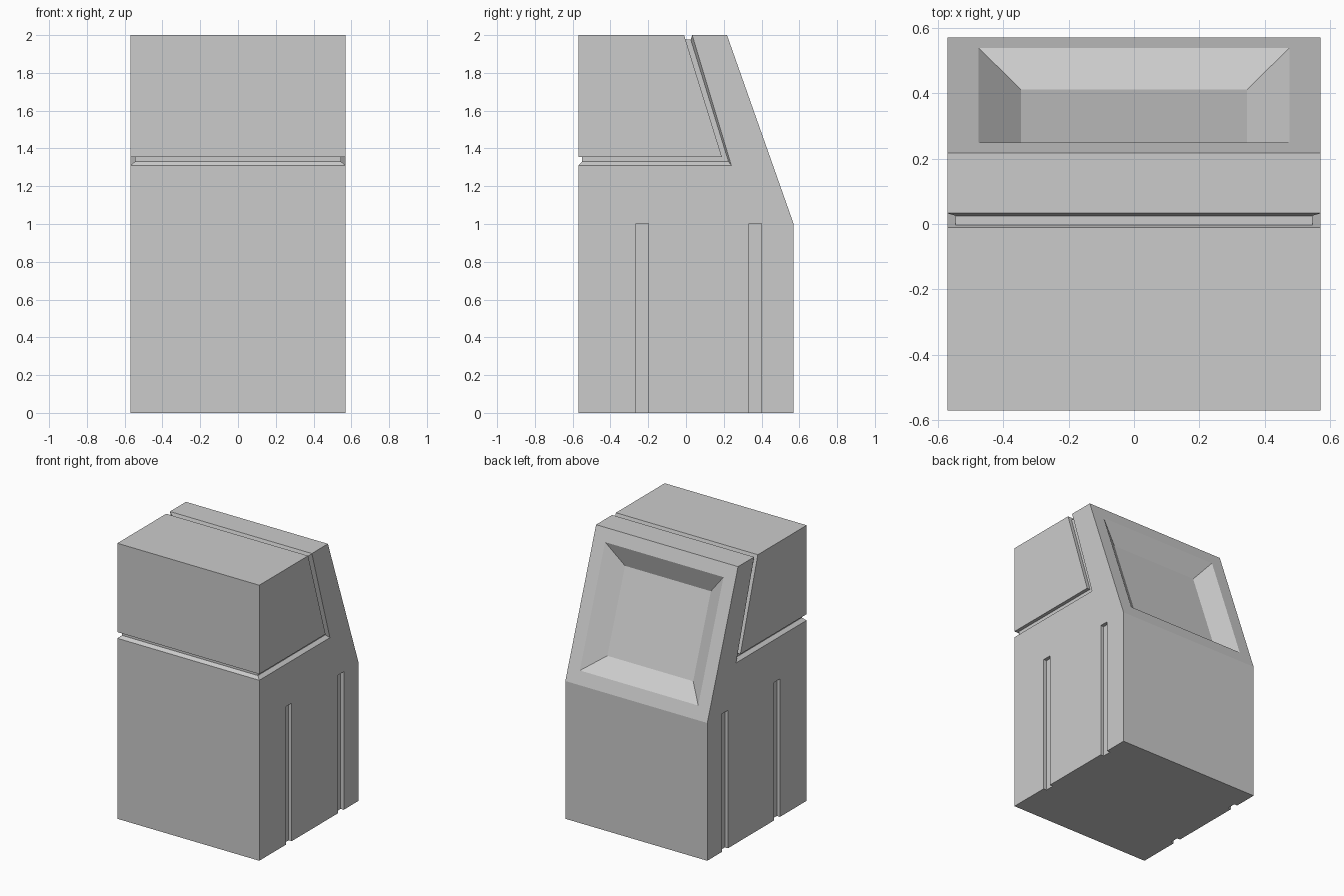
import bpy, bmesh
from mathutils import Vector

if "Cube" in bpy.data.objects:
    bpy.data.objects.remove(bpy.data.objects["Cube"])

W = 0.57
bm = bmesh.new()


def pair(y, z, x=W):
    """Mirrored right and left vertices."""
    return [bm.verts.new((s * x, y, z)) for s in (1, -1)]


def seam_loop(x, points):
    """Closed loop across the front, both sides and the top."""
    pairs = [pair(y, z, x) for y, z in points]
    loop = [p[0] for p in pairs] + [p[1] for p in reversed(pairs)]
    return pairs, loop


# Seam groove: body lip, bevelled wall, groove floor, lid lip
seams = [seam_loop(x, pts) for x, pts in (
    (W, [(-0.57, 1.31), (0.24, 1.31), (0.033, 2.0)]),
    (0.545, [(-0.55, 1.33), (0.225, 1.33), (0.025, 1.977)]),
    (0.545, [(-0.55, 1.355), (0.19, 1.355), (-0.003, 1.977)]),
    (W, [(-0.57, 1.355), (0.19, 1.355), (-0.01, 2.0)]))]
for (_, a), (_, b) in zip(seams, seams[1:]):
    for i in range(6):
        j = (i + 1) % 6
        bm.faces.new((a[i], a[j], b[j], b[i]))


def shell(pairs, closed_edges):
    """Side caps plus the strips across x."""
    for s in (0, 1):
        bm.faces.new([p[s] for p in pairs])
    strips = []
    for i in closed_edges:
        a, b = pairs[i], pairs[(i + 1) % len(pairs)]
        strips.append(bm.faces.new((a[0], b[0], b[1], a[1])))
    return strips


# Lower body with sloped back
body_profile = [pair(-W, 0), pair(W, 0), pair(W, 1.0), pair(0.217, 2.0)]
front, corner, top = seams[0][0]
strips = shell(body_profile + [top, corner, front], (0, 1, 2, 3, 6))
slope = strips[2]

# Upper front block
front, corner, top = seams[3][0]
shell([front, corner, top, pair(-W, 2.0)], (2, 3))
bmesh.ops.recalc_face_normals(bm, faces=bm.faces[:])

# Recessed panel on the slope
bmesh.ops.inset_region(bm, faces=[slope], thickness=0.095, use_even_offset=True)
bmesh.ops.inset_region(bm, faces=[slope], thickness=0.13, use_even_offset=True)
bmesh.ops.translate(bm, verts=slope.verts[:], vec=slope.normal * -0.09)
bmesh.ops.recalc_face_normals(bm, faces=bm.faces[:])

mesh = bpy.data.meshes.new("cabinet_body")
bm.to_mesh(mesh)
bm.free()
body = bpy.data.objects.new("cabinet_body", mesh)
bpy.context.collection.objects.link(body)

# Vertical slots on both sides
cut = bmesh.new()
for sx in (1, -1):
    for y in (-0.231, 0.366):
        box = bmesh.ops.create_cube(cut, size=1)["verts"]
        bmesh.ops.scale(cut, verts=box, vec=Vector((0.05, 0.066, 1.1)))
        bmesh.ops.translate(cut, verts=box, vec=Vector((sx * W, y, 0.452)))
cut_mesh = bpy.data.meshes.new("slot_cutter")
cut.to_mesh(cut_mesh)
cut.free()
cutter = bpy.data.objects.new("slot_cutter", cut_mesh)
bpy.context.collection.objects.link(cutter)
cutter.hide_render = True

mod = body.modifiers.new("side_slots", 'BOOLEAN')
mod.operation = 'DIFFERENCE'
mod.solver = 'EXACT'
mod.object = cutter
bpy.context.view_layer.objects.active = body
bpy.ops.object.modifier_apply(modifier=mod.name)
bpy.data.objects.remove(cutter)
